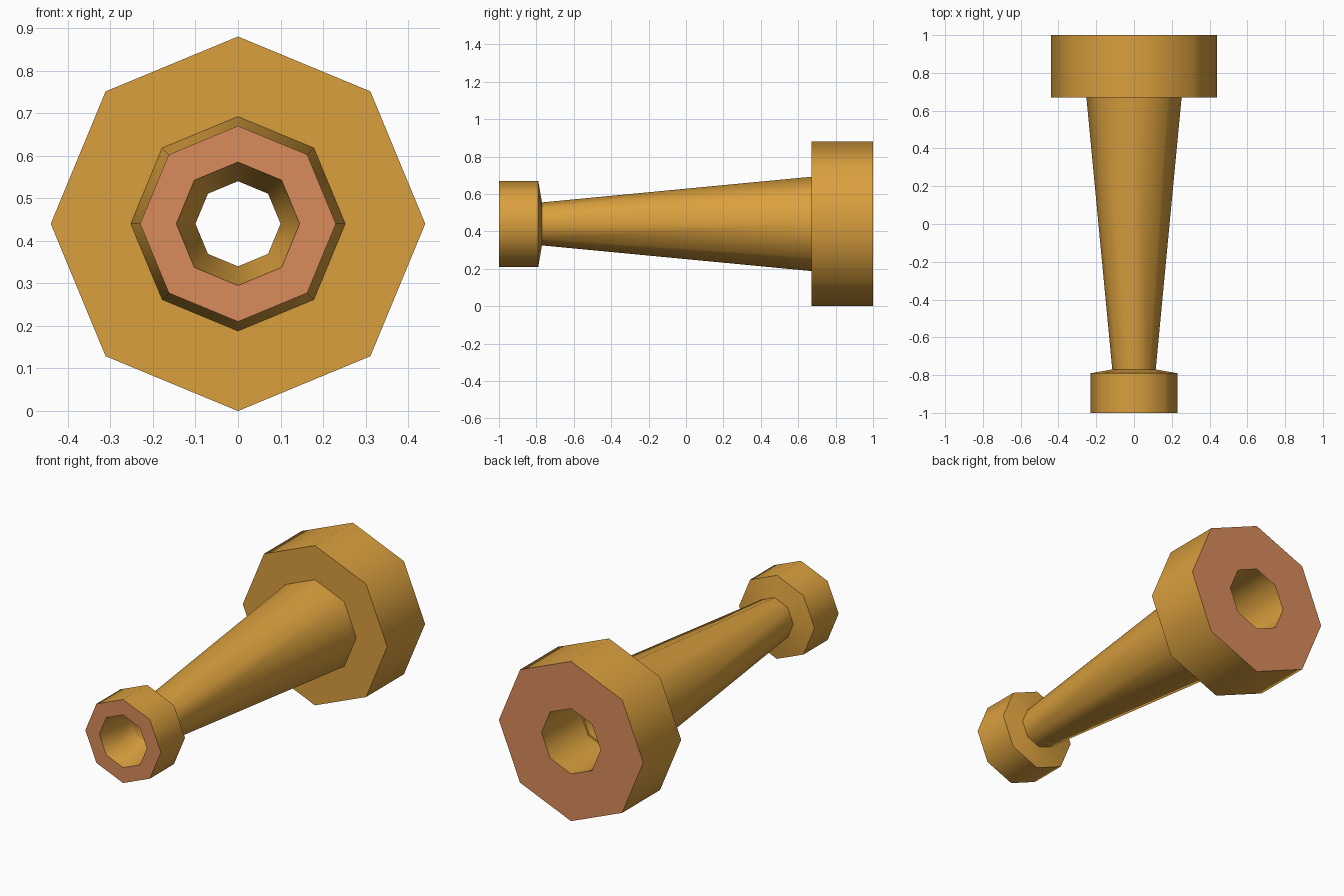
import bpy, bmesh, math

if "Cube" in bpy.data.objects:
    bpy.data.objects.remove(bpy.data.objects["Cube"])

SIDES, AXIS_Z = 8, 0.44


def make_mat(name, rgb):
    m = bpy.data.materials.new(name)
    m.diffuse_color = (*rgb, 1)
    m.use_nodes = True
    m.node_tree.nodes["Principled BSDF"].inputs["Base Color"].default_value = m.diffuse_color
    return m


ochre = make_mat("ochre", (0.70, 0.35, 0.048))
copper = make_mat("copper", (0.70, 0.26, 0.105))


def lathe(name, *profiles):
    """Spin open (radius, y) profiles around the long axis with eight sides."""
    bm = bmesh.new()
    for prof in profiles:
        rings = []
        for r, y in prof:
            rings.append([bm.verts.new((r * math.cos(a), y, AXIS_Z + r * math.sin(a)))
                          for a in (2 * math.pi * k / SIDES for k in range(SIDES))])
        for p, q in zip(rings, rings[1:]):
            for k in range(SIDES):
                n = (k + 1) % SIDES
                f = bm.faces.new((p[k], q[k], q[n], p[n]))
                # the two flat end faces are copper
                f.material_index = int(abs(f.calc_center_median().y) > 0.99)
    me = bpy.data.meshes.new(name)
    bm.to_mesh(me)
    bm.free()
    me.materials.append(ochre)
    me.materials.append(copper)
    ob = bpy.data.objects.new(name, me)
    bpy.context.collection.objects.link(ob)
    bpy.ops.object.select_all(action='DESELECT')
    ob.select_set(True)
    bpy.context.view_layer.objects.active = ob
    bpy.ops.object.shade_smooth_by_angle(angle=math.radians(50))
    return ob


# front collar with flared mouth
lathe("front_collar", [(0.10, -0.78), (0.145, -1), (0.23, -1), (0.23, -0.79), (0.115, -0.77)])
# tapered tube: outer wall and bore
lathe("tapered_tube", [(0.115, -0.77), (0.252, 0.67)], [(0.17, 0.67), (0.10, -0.78)])
# large rear collar with straight socket
lathe("rear_collar", [(0.252, 0.67), (0.44, 0.67), (0.44, 1), (0.18, 1), (0.18, 0.67), (0.17, 0.67)])
